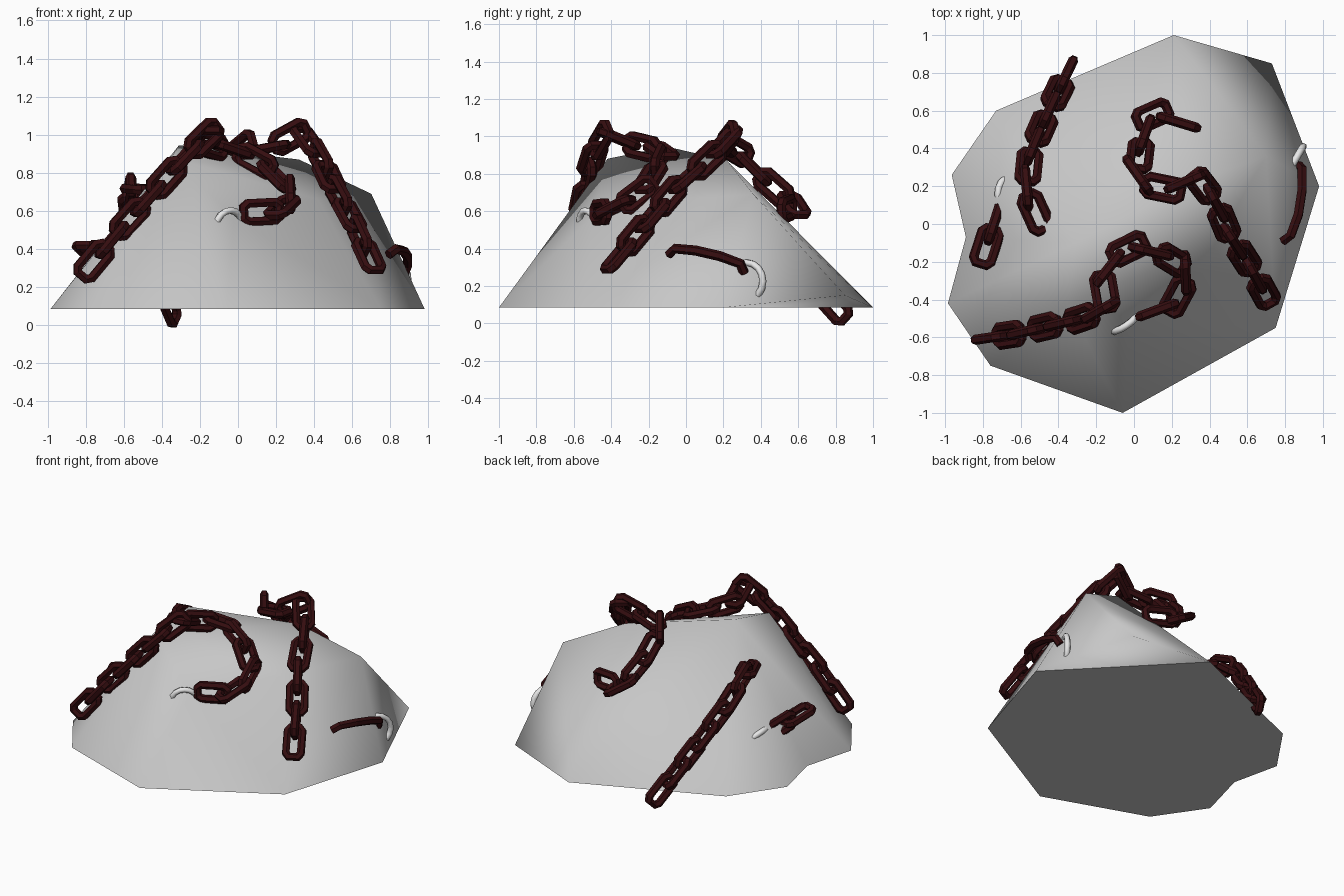
import bpy, bmesh, math
from mathutils import Vector

cube = bpy.data.objects.get("Cube")
if cube:
    bpy.data.objects.remove(cube)


def material(name, rgb, roughness=0.9):
    m = bpy.data.materials.new(name)
    m.use_nodes = True
    m.diffuse_color = (*rgb, 1)
    bsdf = next(n for n in m.node_tree.nodes if n.type == 'BSDF_PRINCIPLED')
    bsdf.inputs["Base Color"].default_value = (*rgb, 1)
    bsdf.inputs["Roughness"].default_value = roughness
    return m


STONE = material("stone grey", (0.57, 0.57, 0.57))
IRON = material("dark red iron", (0.036, 0.004, 0.005))
PALE = material("pale metal", (0.8, 0.8, 0.8))


# Rock: ground outline (a-j), crest points (capitals) and the faces between
FLOOR = 0.085
corners = {
    'a': (0.21, 1.0), 'b': (0.73, 0.85, 0.15), 'c': (0.98, 0.2), 'd': (0.75, -0.55),
    'e': (-0.06, -1.0), 'f': (-0.76, -0.75), 'g': (-0.985, -0.42), 'h': (-0.89, -0.07),
    'i': (-0.965, 0.26), 'j': (-0.73, 0.6),
    'A': (-0.31, -0.1, 0.945), 'V': (-0.35, -0.42, 0.88), 'R': (0.32, 0.22, 0.87),
    'T': (0.7, 0.36, 0.69), 'M': (0.42, -0.12, 0.66), 'N': (-0.02, -0.5, 0.57),
}
faces = ("RaA Aaj Aji Aih Ahg AgV Vgf Vfe VeN Ned NdM VNM VMR AVR RMT MdT "
         "Tdc Tcb Tba RTa bca").split()
bm = bmesh.new()
verts = {k: bm.verts.new(p if len(p) == 3 else (*p, FLOOR)) for k, p in corners.items()}
for f in faces:
    bm.faces.new([verts[k] for k in f])
floor = bm.faces.new([verts[k] for k in "jihgfedca"])
bmesh.ops.recalc_face_normals(bm, faces=bm.faces[:])
for f in bm.faces:
    f.smooth = f is not floor
for e in floor.edges:
    e.smooth = False
mesh = bpy.data.meshes.new("rock")
bm.to_mesh(mesh)
bm.free()
mesh.materials.append(STONE)
bpy.context.collection.objects.link(bpy.data.objects.new("rock", mesh))


# Tubes: each loop becomes a swept bar in one object
def tubes(name, loops, radius, mat, closed=True):
    cu = bpy.data.curves.new(name, 'CURVE')
    cu.dimensions = '3D'
    cu.bevel_depth = radius
    cu.bevel_resolution = 1
    cu.use_fill_caps = True
    for pts in loops:
        sp = cu.splines.new('POLY')
        sp.points.add(len(pts) - 1)
        for q, p in zip(sp.points, pts):
            q.co = (*p, 1)
        sp.use_cyclic_u = closed
        sp.use_smooth = mat is PALE
    cu.materials.append(mat)
    ob = bpy.data.objects.new(name, cu)
    bpy.context.collection.objects.link(ob)
    bpy.ops.object.select_all(action='DESELECT')
    ob.select_set(True)
    bpy.context.view_layer.objects.active = ob
    bpy.ops.object.convert(target='MESH')


LINK, WIDTH, PITCH, BAR = 0.1, 0.048, 0.15, 0.027


def link_loop(centre, along, upright):
    """Eight-cornered chain link, lying flat or standing on edge."""
    along = along.normalized()
    side = along.cross(Vector((0, 0, 1))).normalized()
    if upright:
        side = side.cross(along)
    shape = [(1, .6), (.75, 1), (-.75, 1), (-1, .6), (-1, -.6), (-.75, -1), (.75, -1), (1, -.6)]
    return [centre + along * LINK * u + side * WIDTH * v for u, v in shape]


def point_at(path, d):
    for p, q in zip(path, path[1:]):
        step = (q - p).length
        if d <= step:
            break
        d -= step
    return p.lerp(q, min(d / step, 1))


def chain(name, points):
    path = [Vector(p) for p in points]
    total = sum((q - p).length for p, q in zip(path, path[1:]))
    count = max(1, round((total - 2 * LINK) / PITCH)) + 1
    loops = []
    for i in range(count):
        d = LINK + (total - 2 * LINK) * i / (count - 1)
        tangent = point_at(path, d + .07) - point_at(path, max(d - .07, 0))
        loops.append(link_loop(point_at(path, d), tangent, i % 2 == 0))
    tubes(name, loops, BAR, IRON)


# Chains draped over the rock
chain("crest_chain", [(.33, .51, .6), (.1, .58, .63), (.04, .43, .76), (.02, .26, .93),
                      (.17, .18, .93), (.33, .25, 1.02), (.43, .12, .88), (.5, -.05, .73),
                      (.61, -.22, .53), (.72, -.42, .29)])
chain("front_chain", [(-.82, -.61, .26), (-.62, -.58, .5), (-.45, -.54, .69), (-.28, -.5, .88),
                      (-.14, -.44, 1.02), (-.17, -.27, .95), (-.02, -.12, .92), (.15, -.16, .83),
                      (.28, -.24, .7), (.22, -.42, .6), (.03, -.49, .59)])
chain("side_chain", [(-.33, .85, .03), (-.45, .6, .31), (-.55, .37, .56),
                     (-.57, .17, .72), (-.48, -.03, .71)])
chain("short_chain", [(-.71, .1, .33), (-.81, -.21, .42)])

# Half-buried link on the far flank
tubes("buried_link", [[(.87, .31, .27), (.89, .29, .32), (.89, .18, .36), (.87, .05, .39),
                       (.83, -.06, .4), (.79, -.09, .37)]], BAR, IRON, closed=False)


# Pale anchor rings sunk in the stone
def ring(name, centre, normal, radius):
    turn = Vector(normal).to_track_quat('Z', 'Y').to_matrix()
    loop = [Vector(centre) + turn @ Vector((radius * math.cos(a), radius * math.sin(a), 0))
            for a in (math.tau * i / 16 for i in range(16))]
    tubes(name, [loop], 0.019, PALE)


ring("front_ring", (-.05, -.52, .525), (-.55, .8, .25), .08)
ring("flank_ring", (.845, .325, .225), (.85, -.5, 0), .1)
ring("side_ring", (-.66, .16, .32), (.7, 0, .7), .085)
